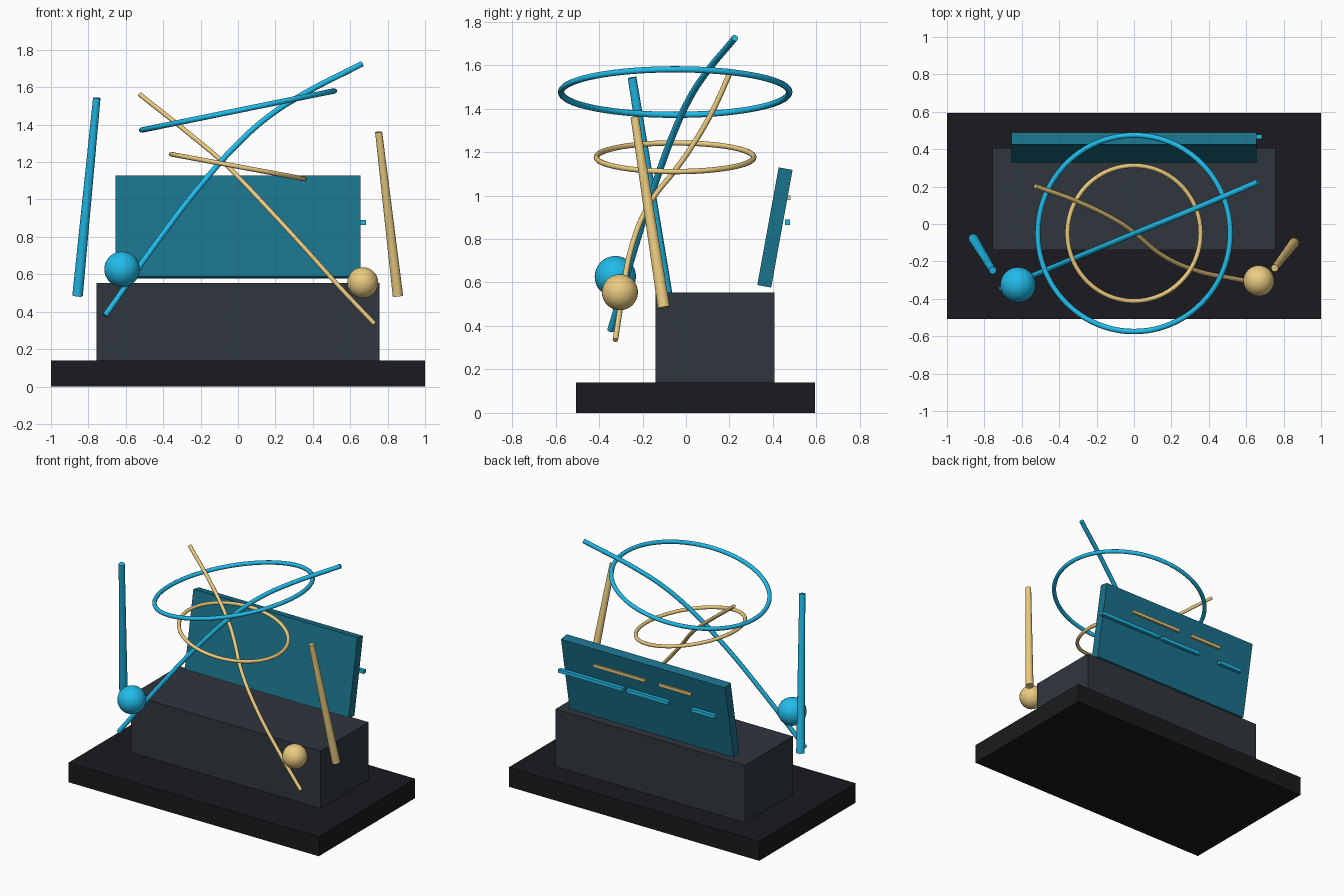
import bpy
from math import radians
from mathutils import Vector

if "Cube" in bpy.data.objects:
    bpy.data.objects.remove(bpy.data.objects["Cube"])


def material(name, rgb):
    m = bpy.data.materials.new(name)
    m.diffuse_color = (*rgb, 1)
    m.use_nodes = True
    m.node_tree.nodes["Principled BSDF"].inputs["Base Color"].default_value = m.diffuse_color
    return m


BLACK = material("black", (0.011, 0.011, 0.014))
SLATE = material("slate", (0.03, 0.037, 0.048))
TEAL = material("teal", (0.01, 0.17, 0.26))
BLUE = material("blue", (0.015, 0.5, 0.82))
GOLD = material("gold", (0.83, 0.6, 0.22))


def finish(name, mat, smooth=False):
    ob = bpy.context.object
    ob.name = name
    ob.data.materials.append(mat)
    if smooth:
        bpy.ops.object.shade_smooth_by_angle(angle=radians(35))
    return ob


def box(name, mat, centre, size, tilt=0):
    bpy.ops.mesh.primitive_cube_add(size=1, location=centre, rotation=(radians(tilt), 0, 0))
    bpy.context.object.scale = size
    bpy.ops.object.transform_apply(location=False, rotation=False, scale=True)
    finish(name, mat)


def ring(name, mat, z, major, minor, tilt):
    bpy.ops.mesh.primitive_torus_add(location=(0, -0.05, z), rotation=(0, radians(tilt), 0),
                                     major_radius=major, minor_radius=minor,
                                     major_segments=96, minor_segments=12)
    finish(name, mat, True)


def ball(name, mat, centre, radius):
    bpy.ops.mesh.primitive_uv_sphere_add(segments=32, ring_count=16, radius=radius, location=centre)
    finish(name, mat, True)


def rod(name, mat, bottom, top, r1, r2):
    a, b = Vector(bottom), Vector(top)
    d = b - a
    bpy.ops.mesh.primitive_cone_add(vertices=24, radius1=r1, radius2=r2, depth=d.length,
                                    location=(a + b) / 2,
                                    rotation=d.to_track_quat('Z', 'Y').to_euler())
    finish(name, mat, True)


def tube(name, mat, points, radius):
    cu = bpy.data.curves.new(name, 'CURVE')
    cu.dimensions = '3D'
    cu.bevel_depth = radius
    cu.bevel_resolution = 4
    cu.use_fill_caps = True
    sp = cu.splines.new('BEZIER')
    sp.bezier_points.add(len(points) - 1)
    for bp, p in zip(sp.bezier_points, points):
        bp.co = p
        bp.handle_left_type = bp.handle_right_type = 'AUTO'
    ob = bpy.data.objects.new(name, cu)
    bpy.context.collection.objects.link(ob)
    bpy.ops.object.select_all(action='DESELECT')
    bpy.context.view_layer.objects.active = ob
    ob.select_set(True)
    bpy.ops.object.convert(target='MESH')
    finish(name, mat, True)


# Plinth, block and leaning back panel
box("base", BLACK, (0, 0.043, 0.07), (2, 1.1, 0.14))
box("block", SLATE, (0, 0.134, 0.347), (1.515, 0.547, 0.414))
box("back_panel", TEAL, (0, 0.409, 0.853), (1.31, 0.065, 0.55), -10.3)

# Thin strips on the rear of the panel
for i, (x0, x1) in enumerate([(0.17, 0.685), (-0.19, 0.145), (-0.565, -0.375)]):
    box(f"blue_strip_{i + 1}", BLUE, ((x0 + x1) / 2, 0.467, 0.877), (x1 - x0, 0.025, 0.025))
for i, (x0, x1) in enumerate([(-0.01, 0.405), (-0.375, -0.115)]):
    box(f"gold_strip_{i + 1}", GOLD, ((x0 + x1) / 2, 0.468, 0.99), (x1 - x0, 0.025, 0.022))

# Tilted rings
ring("large_ring", BLUE, 1.476, 0.525, 0.0145, -11.5)
ring("small_ring", GOLD, 1.176, 0.362, 0.0125, 10.5)

# Crossing bent tubes
tube("blue_arc", BLUE, [(-0.71, -0.347, 0.38), (-0.42, -0.226, 0.79), (-0.208, -0.138, 1.066),
                        (0.005, -0.05, 1.304), (0.166, 0.016, 1.446), (0.326, 0.082, 1.55),
                        (0.662, 0.225, 1.725)], 0.0155)
tube("gold_arc", GOLD, [(-0.527, 0.202, 1.563), (-0.29, 0.115, 1.375), (-0.08, 0.01, 1.2),
                        (0.0, -0.046, 1.122), (0.144, -0.163, 0.97), (0.32, -0.245, 0.78),
                        (0.55, -0.295, 0.525), (0.73, -0.325, 0.335)], 0.0125)

# Balls and tapered uprights at the sides
ball("blue_ball", BLUE, (-0.62, -0.325, 0.627), 0.095)
ball("gold_ball", GOLD, (0.667, -0.304, 0.555), 0.083)
rod("blue_upright", BLUE, (-0.858, -0.08, 0.485), (-0.755, -0.248, 1.543), 0.028, 0.02)
rod("gold_upright", GOLD, (0.855, -0.102, 0.485), (0.752, -0.236, 1.361), 0.028, 0.019)
